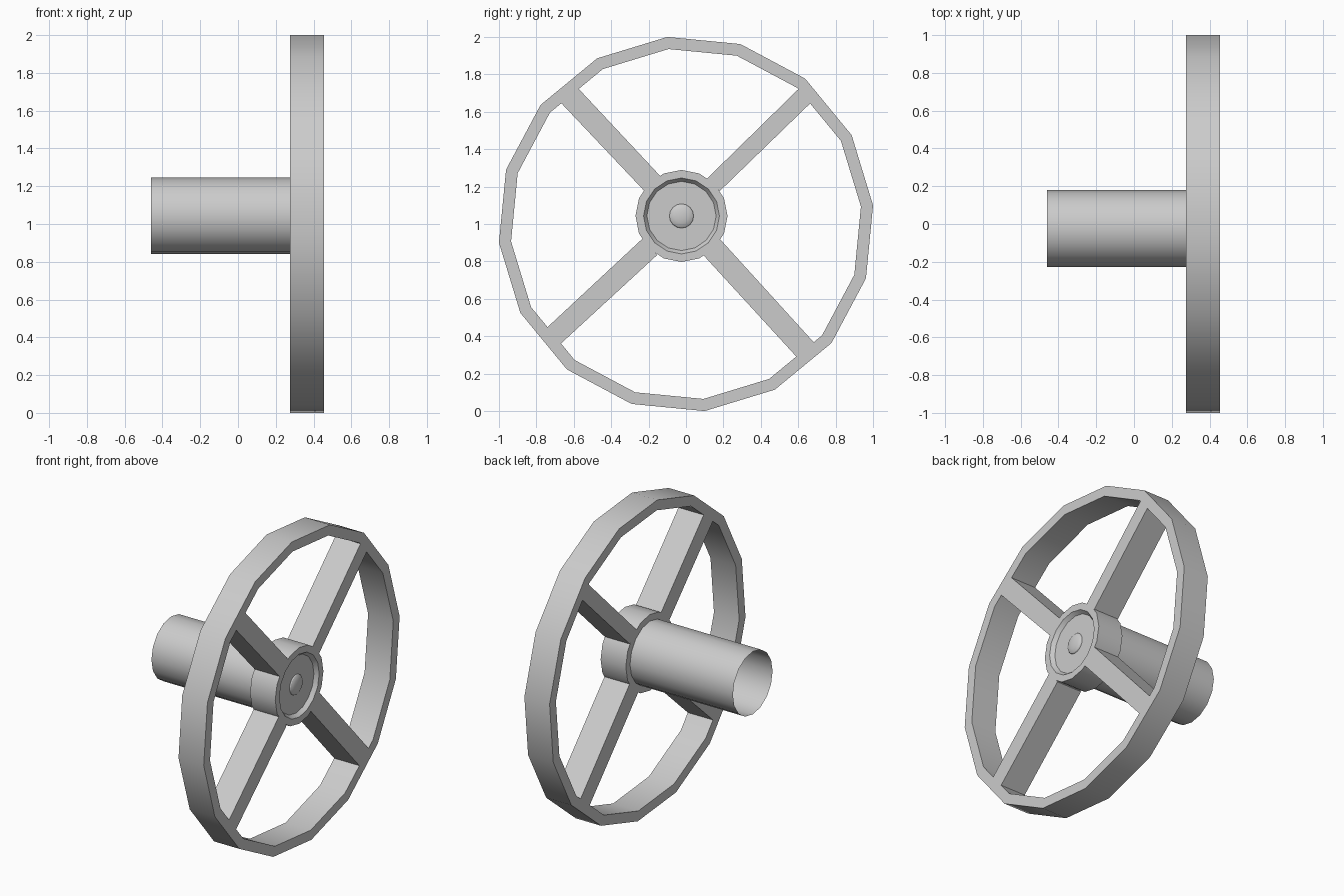
import bpy, bmesh, math

if "Cube" in bpy.data.objects:
    bpy.data.objects.remove(bpy.data.objects["Cube"])

X0, X1 = 0.275, 0.455          # back and front planes of the wheel
HUB = (-0.024, 1.043)          # hub axis (y, z)
SIDES = 16


def finish(bm, name, angle=30):
    bmesh.ops.remove_doubles(bm, verts=bm.verts, dist=1e-5)
    bmesh.ops.recalc_face_normals(bm, faces=bm.faces)
    mesh = bpy.data.meshes.new(name)
    bm.to_mesh(mesh)
    bm.free()
    ob = bpy.data.objects.new(name, mesh)
    bpy.context.collection.objects.link(ob)
    bpy.ops.object.select_all(action='DESELECT')
    ob.select_set(True)
    bpy.context.view_layer.objects.active = ob
    bpy.ops.object.shade_smooth_by_angle(angle=math.radians(angle))
    return ob


def lathe(name, profile, centre, phase=0.0, closed=False):
    """Spin an (x, radius) profile about an axis parallel to x."""
    bm = bmesh.new()
    rings = []
    for x, r in profile:
        ring = []
        for i in range(SIDES):
            a = math.radians(phase) + math.tau * i / SIDES
            ring.append(bm.verts.new((x, centre[0] + r * math.cos(a), centre[1] + r * math.sin(a))))
        rings.append(ring)
    pairs = list(zip(rings, rings[1:]))
    if closed:
        pairs.append((rings[-1], rings[0]))
    for a, b in pairs:
        for i in range(SIDES):
            j = (i + 1) % SIDES
            bm.faces.new((a[i], a[j], b[j], b[i]))
    return finish(bm, name)


def prism(name, outline):
    """Extrude a (y, z) outline through the wheel thickness."""
    bm = bmesh.new()
    face = bm.faces.new([bm.verts.new((X0, y, z)) for y, z in outline])
    new = bmesh.ops.extrude_face_region(bm, geom=[face], use_keep_orig=True)['geom']
    bmesh.ops.translate(bm, vec=(X1 - X0, 0, 0),
                        verts=[v for v in new if isinstance(v, bmesh.types.BMVert)])
    return finish(bm, name)


# Outer rim
lathe("rim", [(X0, 1.005), (X1, 1.005), (X1, 0.94), (X0, 0.94)], (0, 1), 5.7, closed=True)

# Hub collar around the shaft
lathe("hub", [(X0, 0.246), (X1, 0.246), (X1, 0.203), (X0, 0.203)], HUB, closed=True)

# Open hollow shaft
lathe("shaft", [(-0.46, 0.203), (X0, 0.203)], HUB)

# Recessed end cap with a small domed centre
dome = [(0.43 + 0.02 * math.sin(t), max(0.065 * math.cos(t), 1e-7))
        for t in (math.pi / 2 * k / 5 for k in range(6))]
lathe("end_cap", [(X1, 0.203), (0.43, 0.185)] + dome, HUB)

# Four spokes: hub-end corners, then rim-end corners (y, z)
spokes = {
    "spoke_top_right": [(0.13, 1.26), (0.20, 1.195), (0.69, 1.67), (0.61, 1.73)],
    "spoke_top_left": [(-0.24, 1.195), (-0.155, 1.275), (-0.59, 1.74), (-0.68, 1.66)],
    "spoke_bottom_left": [(-0.175, 0.815), (-0.245, 0.91), (-0.755, 0.435), (-0.675, 0.355)],
    "spoke_bottom_right": [(0.19, 0.91), (0.11, 0.815), (0.60, 0.28), (0.69, 0.36)],
}
for name, (a, b, c, d) in spokes.items():
    # sink both ends slightly into the neighbouring parts
    ext = lambda p, q, k: (q[0] + (q[0] - p[0]) * k, q[1] + (q[1] - p[1]) * k)
    prism(name, [ext(d, a, 0.04), ext(c, b, 0.04), ext(b, c, 0.03), ext(a, d, 0.03)])
